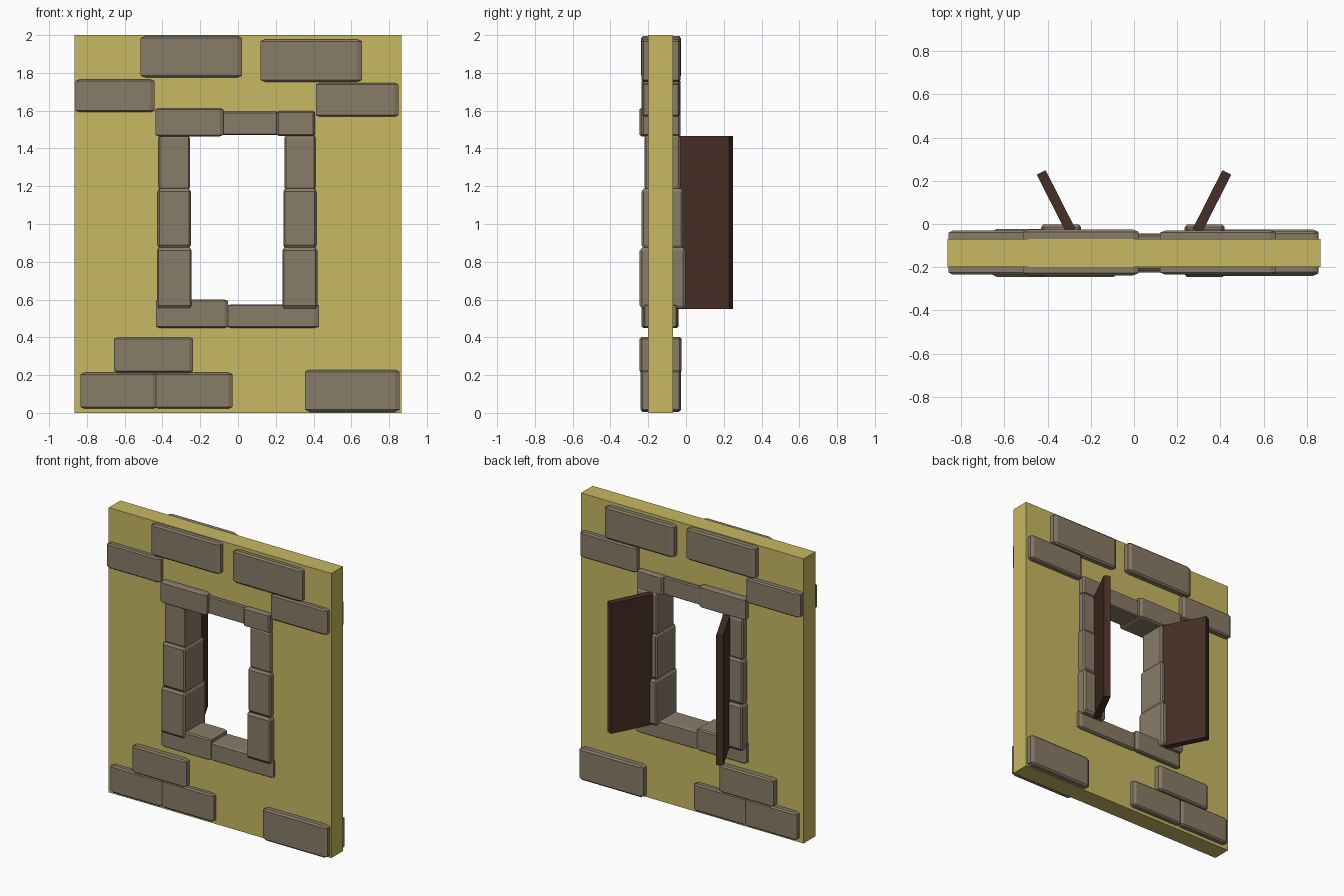
import bpy, bmesh
from mathutils import Matrix, Vector

if "Cube" in bpy.data.objects:
    bpy.data.objects.remove(bpy.data.objects["Cube"], do_unlink=True)


def material(name, rgb):
    mat = bpy.data.materials.new(name)
    mat.use_nodes = True
    mat.diffuse_color = (*rgb, 1)
    mat.node_tree.nodes["Principled BSDF"].inputs["Base Color"].default_value = (*rgb, 1)
    return mat


PLASTER = material("ochre plaster", (0.578, 0.479, 0.122))
STONE = material("grey brown stone", (0.25, 0.202, 0.137))
WOOD = material("dark brown wood", (0.062, 0.028, 0.019))


def finish(name, bm, mat):
    bmesh.ops.recalc_face_normals(bm, faces=bm.faces)
    mesh = bpy.data.meshes.new(name)
    bm.to_mesh(mesh)
    bm.free()
    mesh.materials.append(mat)
    obj = bpy.data.objects.new(name, mesh)
    bpy.context.collection.objects.link(obj)
    return obj


def stone(name, x0, x1, z0, z1, front, back):
    """Chamfered unit block stretched to its extents, so the chamfer stretches too."""
    bm = bmesh.new()
    bmesh.ops.create_cube(bm, size=1)
    bmesh.ops.bevel(bm, geom=bm.edges[:], offset=0.05, segments=1, affect='EDGES')
    bmesh.ops.scale(bm, vec=(x1 - x0, back - front, z1 - z0), verts=bm.verts)
    bmesh.ops.translate(bm, vec=((x0 + x1) / 2, (front + back) / 2, (z0 + z1) / 2), verts=bm.verts)
    finish(name, bm, STONE)


# Plaster wall with a window opening
def rectangle(bm, x0, x1, z0, z1):
    return [bm.verts.new((x, -0.2, z)) for x, z in ((x0, z0), (x1, z0), (x1, z1), (x0, z1))]


bm = bmesh.new()
outer = rectangle(bm, -0.865, 0.865, 0, 2)
inner = rectangle(bm, -0.34, 0.33, 0.52, 1.53)
for i in range(4):
    j = (i + 1) % 4
    bm.faces.new((outer[i], outer[j], inner[j], inner[i]))
extruded = bmesh.ops.extrude_face_region(bm, geom=bm.faces[:], use_keep_orig=True)
moved = [v for v in extruded["geom"] if isinstance(v, bmesh.types.BMVert)]
bmesh.ops.translate(bm, vec=(0, 0.13, 0), verts=moved)
finish("wall", bm, PLASTER)

# Window jambs: three stones per side, wider and deeper towards the bottom
for side, sign, shift in (("right", -1, 0.01), ("left", 1, 0)):
    for part, inside, outside, z0, z1, front, back in (
            ("upper", 0.245, 0.41, 1.18, 1.47, -0.22, -0.03),
            ("middle", 0.24, 0.415, 0.872, 1.187, -0.235, -0.015),
            ("lower", 0.235, 0.42, 0.553, 0.875, -0.245, -0.003)):
        x0, x1 = sorted((sign * (inside + shift), sign * (outside + shift)))
        stone(f"{side}_jamb_{part}", x0, x1, z0, z1, front, back)

# Lintel and sill
stone("lintel_right", -0.437, -0.078, 1.464, 1.615, -0.245, -0.028)
stone("lintel_middle", -0.09, 0.215, 1.47, 1.595, -0.215, -0.048)
stone("lintel_left", 0.205, 0.407, 1.466, 1.597, -0.235, -0.03)
stone("sill_right", -0.435, -0.052, 0.45, 0.6, -0.235, -0.04)
stone("sill_left", -0.06, 0.428, 0.45, 0.575, -0.225, -0.045)

# Loose stones showing through the plaster on both sides
stone("top_stone_right", -0.515, 0.022, 1.775, 1.995, -0.238, -0.026)
stone("top_stone_left", 0.12, 0.657, 1.752, 1.978, -0.235, -0.03)
stone("upper_stone_right", -0.86, -0.443, 1.592, 1.765, -0.235, -0.03)
stone("upper_stone_left", 0.412, 0.85, 1.568, 1.747, -0.232, -0.033)
stone("low_stone_right", -0.657, -0.238, 0.212, 0.402, -0.245, -0.023)
stone("base_stone_right", -0.833, -0.43, 0.022, 0.213, -0.235, -0.032)
stone("base_stone_middle", -0.44, -0.03, 0.022, 0.213, -0.233, -0.034)
stone("base_stone_left", 0.355, 0.855, 0.006, 0.228, -0.24, -0.026)

# Open shutters swung out behind the wall
for name, sign in (("right_shutter", -1), ("left_shutter", 1)):
    hinge, tip = Vector((sign * 0.292, -0.033)), Vector((sign * 0.43, 0.239))
    along = tip - hinge
    middle = (hinge + tip) / 2
    bm = bmesh.new()
    bmesh.ops.create_cube(bm, size=1)
    bmesh.ops.scale(bm, vec=(along.length, 0.046, 0.915), verts=bm.verts)
    turn = Vector((1, 0)).angle_signed(along)
    bm.transform(Matrix.Translation((middle.x, middle.y, 1.008)) @ Matrix.Rotation(-turn, 4, 'Z'))
    finish(name, bm, WOOD)
